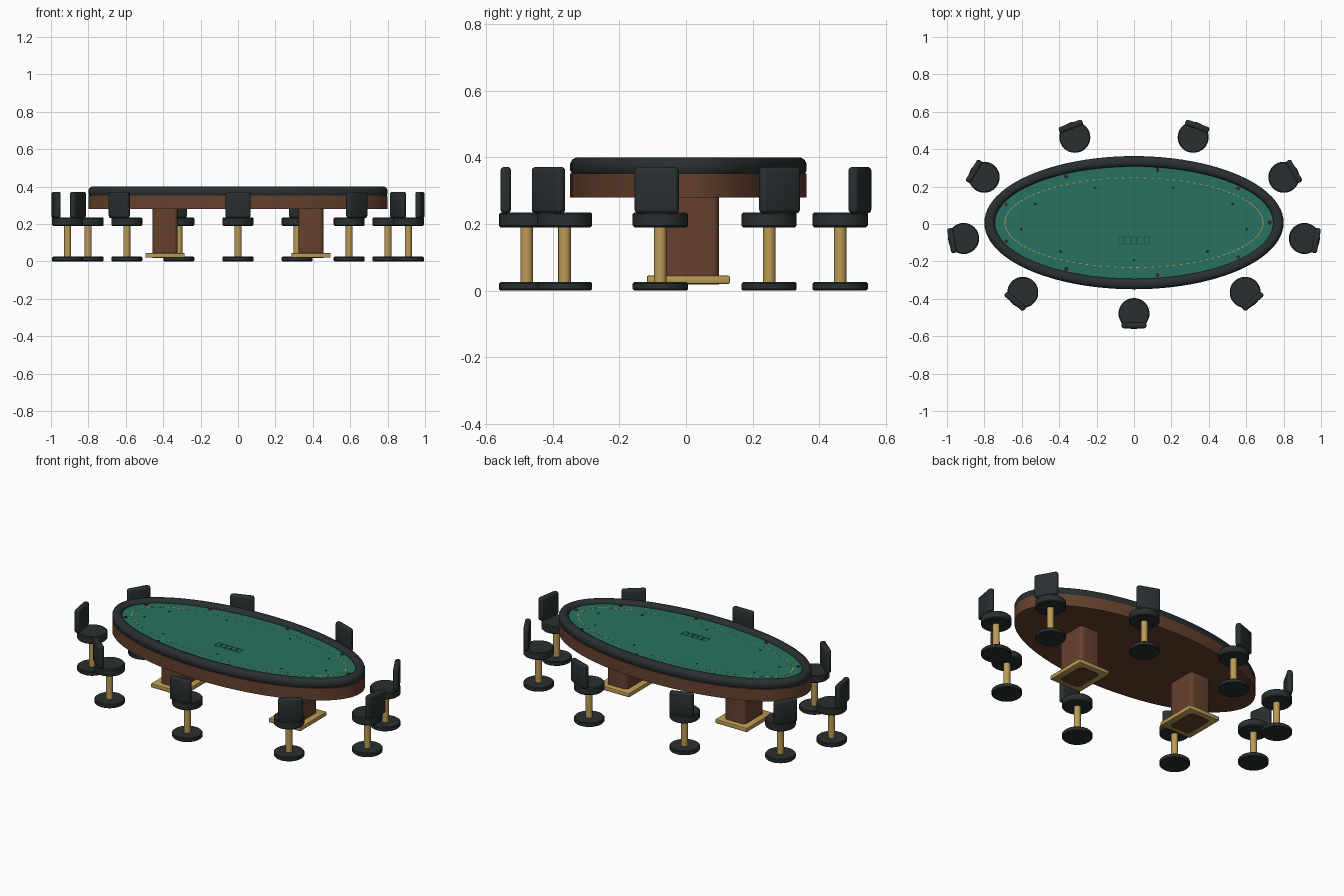
import bpy, bmesh
from math import sin, cos, pi, radians
from mathutils import Matrix, Vector

if "Cube" in bpy.data.objects:
    bpy.data.objects.remove(bpy.data.objects["Cube"])

CY = 0.007  # table centre in y


def mat(name, col):
    m = bpy.data.materials.new(name)
    m.diffuse_color = (*col, 1)
    m.use_nodes = True
    m.node_tree.nodes["Principled BSDF"].inputs["Base Color"].default_value = m.diffuse_color
    return m


BLACK = mat("black_leather", (0.022, 0.028, 0.03))
WOOD = mat("wood", (0.13, 0.052, 0.027))
FELT = mat("felt", (0.02, 0.17, 0.115))
GOLD = mat("gold", (0.5, 0.33, 0.09))
RED = mat("marker_red", (0.12, 0.015, 0.015))
DARK = mat("dark_green", (0.01, 0.06, 0.045))


def add_object(name, mesh, matrix=Matrix()):
    ob = bpy.data.objects.new(name, mesh)
    ob.matrix_world = matrix
    bpy.context.collection.objects.link(ob)
    return ob


def finish(name, bm, material, smooth=True):
    bmesh.ops.recalc_face_normals(bm, faces=bm.faces)
    me = bpy.data.meshes.new(name)
    bm.to_mesh(me)
    bm.free()
    me.materials.append(material)
    if smooth:
        for p in me.polygons:
            p.use_smooth = True
        me.set_sharp_from_angle(angle=radians(35))
    return me


def loft(name, rings, material, n=32, closed=False):
    """Skin elliptical rings (a, b, z); closed joins last ring to first, else caps ends."""
    bm = bmesh.new()
    rows = [[bm.verts.new((a * cos(2 * pi * i / n), b * sin(2 * pi * i / n), z))
             for i in range(n)] for a, b, z in rings]
    pairs = list(zip(rows, rows[1:])) + ([(rows[-1], rows[0])] if closed else [])
    for r, s in pairs:
        for i in range(n):
            j = (i + 1) % n
            bm.faces.new((r[i], r[j], s[j], s[i]))
    if not closed:
        bm.faces.new(rows[0])
        bm.faces.new(rows[-1])
    return finish(name, bm, material)


def disc(name, r, z0, z1, c, material, n=32):
    return loft(name, [(r - c, r - c, z0), (r, r, z0 + c), (r, r, z1 - c), (r - c, r - c, z1)],
                material, n)


def box(name, size, centre, bevel, material, segs=3, vertical_only=False):
    bm = bmesh.new()
    bmesh.ops.create_cube(bm, size=1)
    bmesh.ops.scale(bm, vec=size, verts=bm.verts)
    bmesh.ops.translate(bm, vec=centre, verts=bm.verts)
    edges = [e for e in bm.edges if not vertical_only
             or abs(e.verts[0].co.z - e.verts[1].co.z) > 1e-4]
    bmesh.ops.bevel(bm, geom=edges, offset=bevel, segments=segs, profile=0.5, affect='EDGES')
    return finish(name, bm, material)


def flat_boxes(name, items, material):
    """Many thin boxes in one mesh: (x, y, z, sx, sy, sz, angle)."""
    bm = bmesh.new()
    for x, y, z, sx, sy, sz, ang in items:
        m = (Matrix.Translation((x, y, z)) @ Matrix.Rotation(ang, 4, 'Z')
             @ Matrix.Diagonal((sx, sy, sz, 1)))
        bmesh.ops.create_cube(bm, size=1, matrix=m)
    return finish(name, bm, material, False)


table = Matrix.Translation((0, CY, 0))
A, B = 0.80, 0.356

# Table body: wooden skirt with closed underside
add_object("table_skirt", loft("table_skirt", [
    (A, B, 0.28), (A, B, 0.352), (A - 0.03, B - 0.03, 0.355)], WOOD, 96), table)

# Padded rail: rounded section swept round the ellipse
section = [(0.005, 0.352), (0.0, 0.362), (0.0, 0.38), (0.006, 0.393), (0.018, 0.40),
           (0.038, 0.40), (0.05, 0.394), (0.056, 0.384), (0.057, 0.352)]
add_object("padded_rail", loft("padded_rail", [(A - d, B - d, z) for d, z in section],
                               BLACK, 96, closed=True), table)

# Felt playing surface
FZ = 0.38
add_object("felt_top", loft("felt_top", [
    (A - 0.05, B - 0.05, 0.356), (A - 0.05, B - 0.05, FZ)], FELT, 96), table)

# Dashed betting line
dashes = []
for k in range(110):
    t = 2 * pi * k / 110
    dx, dy = -0.69 * sin(t), 0.24 * cos(t)
    dashes.append((0.69 * cos(t), 0.24 * sin(t), FZ, 0.016, 0.004, 0.002,
                   Vector((1, 0)).angle_signed(Vector((dx, dy))) * -1))
add_object("betting_line", flat_boxes("betting_line", dashes, GOLD), table)

# Five card outlines
cards = []
for k in range(-2, 3):
    x, y, w, h = k * 0.034, -0.095, 0.026, 0.04
    for s in (-1, 1):
        cards.append((x + s * w / 2, y, FZ, 0.003, h + 0.003, 0.002, 0))
        cards.append((x, y + s * h / 2, FZ, w, 0.003, 0.002, 0))
add_object("card_outlines", flat_boxes("card_outlines", cards, DARK), table)

# Player markers near the rail and inside the line
marker = disc("seat_marker", 0.009, FZ - 0.002, FZ + 0.004, 0.001, RED, 12)
small = disc("inner_marker", 0.006, FZ - 0.002, FZ + 0.003, 0.001, DARK, 12)
for k in range(9):
    t = radians(40 * k)
    add_object("seat_marker", marker,
               Matrix.Translation((0.725 * cos(t), CY + 0.285 * sin(t), 0)))
    t = radians(40 * k - 90)
    add_object("inner_marker", small,
               Matrix.Translation((0.61 * cos(t), CY + 0.20 * sin(t), 0)))

# Two pedestals with gold foot plates
pedestal = box("pedestal", (0.134, 0.185, 0.267), (0, 0, 0.1515), 0.02, WOOD, 4, True)
plate = box("foot_plate", (0.21, 0.25, 0.025), (0, 0, 0.0325), 0.005, GOLD, 2)
for x in (-0.39, 0.39):
    m = Matrix.Translation((x, CY, 0))
    add_object("pedestal", pedestal, m)
    add_object("foot_plate", plate, m)

# Nine stools spaced evenly round a larger ellipse, backs facing outward
stool_parts = [
    disc("stool_base", 0.083, 0.0, 0.025, 0.004, BLACK),
    disc("stool_pole", 0.019, 0.02, 0.195, 0.001, GOLD, 24),
    disc("stool_seat", 0.083, 0.19, 0.235, 0.005, BLACK),
    box("stool_back", (0.032, 0.134, 0.14), (0.063, 0, 0.302), 0.012, BLACK),
]
for k in range(9):
    t = radians(40 * k - 90)
    m = (Matrix.Translation((0.925 * cos(t), CY + 0.486 * sin(t), 0))
         @ Matrix.Rotation(t, 4, 'Z'))
    for me in stool_parts:
        add_object(me.name, me, m)
